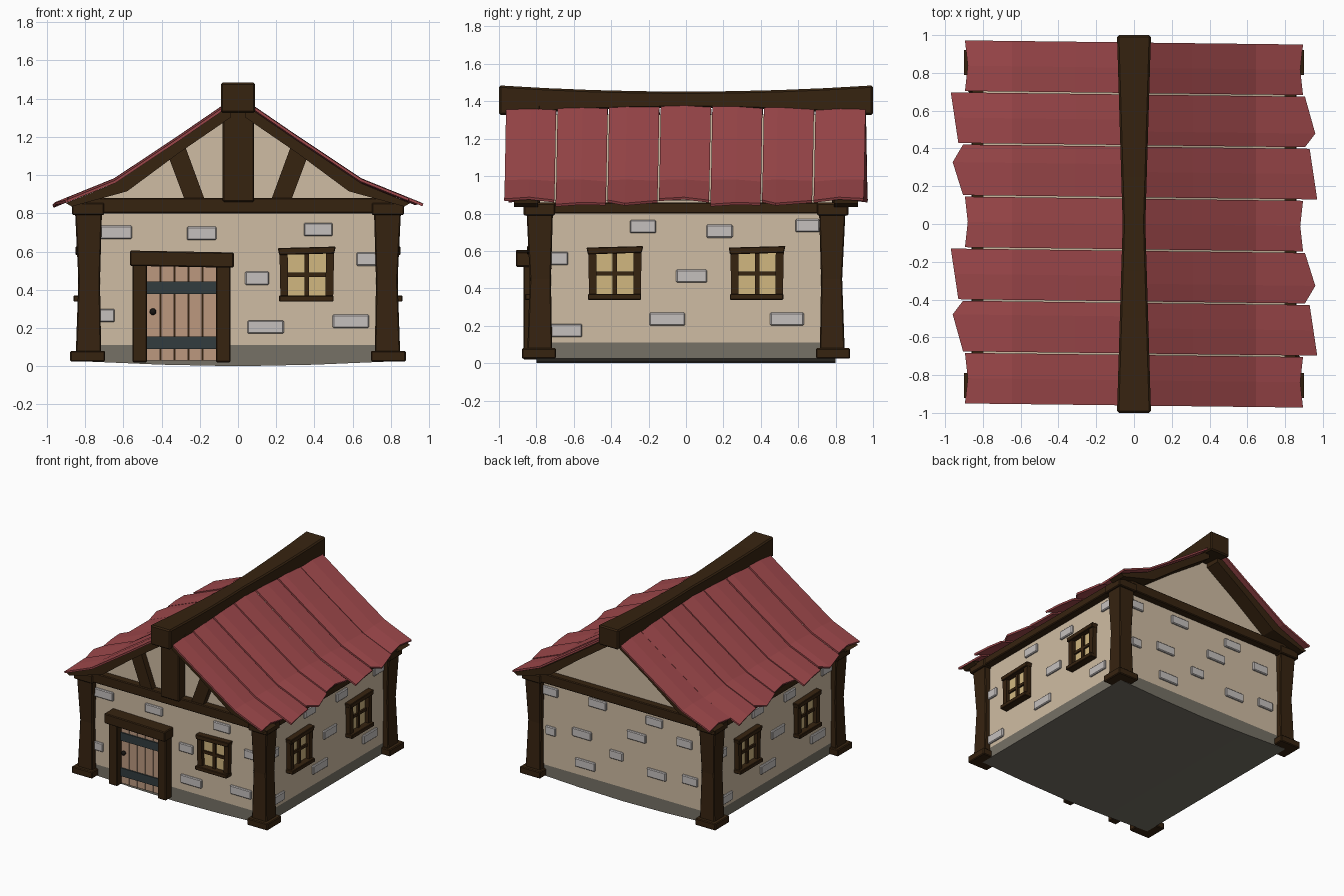
import bpy, bmesh, random
from math import pi
from mathutils import Matrix, Vector

random.seed(4)
if "Cube" in bpy.data.objects:
    bpy.data.objects.remove(bpy.data.objects["Cube"])


def material(name, *rgb):
    lin = [((c / 255 + 0.055) / 1.055) ** 2.4 for c in rgb] + [1]
    m = bpy.data.materials.new(name)
    m.use_nodes = True
    m.diffuse_color = lin
    m.node_tree.nodes["Principled BSDF"].inputs["Base Color"].default_value = lin
    return m


WOOD = material("dark wood", 54, 35, 16)
PLASTER = material("plaster", 207, 188, 163)
BRICK = material("pale brick", 197, 192, 190)
STONE = material("plinth stone", 118, 113, 102)
ROOF = material("red roof", 158, 72, 75)
PLANK = material("door plank", 188, 152, 127)
IRON = material("slate iron", 50, 60, 63)
BLACK = material("black knob", 24, 21, 19)
GLASS = material("lit glass", 209, 183, 128)


def finish(name, bm, mat, turn=0, bevel=0):
    bmesh.ops.recalc_face_normals(bm, faces=bm.faces)
    bm.transform(Matrix.Rotation(turn * pi / 2, 4, 'Z'))
    mesh = bpy.data.meshes.new(name)
    bm.to_mesh(mesh)
    bm.free()
    mesh.materials.append(mat)
    obj = bpy.data.objects.new(name, mesh)
    bpy.context.collection.objects.link(obj)
    if bevel:
        mod = obj.modifiers.new("bevel", 'BEVEL')
        mod.width, mod.segments, mod.limit_method = bevel, 1, 'ANGLE'
    return obj


def loft(name, rings, mat, turn=0, bevel=0):
    bm = bmesh.new()
    loops = [[bm.verts.new(p) for p in ring] for ring in rings]
    n = len(loops[0])
    for a, b in zip(loops, loops[1:]):
        for i in range(n):
            j = (i + 1) % n
            bm.faces.new((a[i], a[j], b[j], b[i]))
    bm.faces.new(loops[0])
    bm.faces.new(loops[-1])
    return finish(name, bm, mat, turn, bevel)


def prism(name, pts, y0, y1, mat, turn=0, bevel=0):
    """Extrude an x-z outline from y0 to y1."""
    return loft(name, [[(x, y, z) for x, z in pts] for y in (y0, y1)], mat, turn, bevel)


def box(name, x0, x1, y0, y1, z0, z1, mat, turn=0, bevel=0):
    return prism(name, [(x0, z0), (x1, z0), (x1, z1), (x0, z1)], y0, y1, mat, turn, bevel)


def mirrored(half):
    return half + [(-x, z) for x, z in reversed(half)]


WALL = 0.8
SLOPE = [(0.04, 1.385), (0.31, 1.2), (0.647, 0.976), (0.9, 0.873)]

# Body: plinth with a slightly sagging base, plaster walls with gables
prism("plinth", [(-WALL, 0.11), (-WALL, 0.025), (-0.4, 0.008), (0, 0),
                 (0.4, 0.008), (WALL, 0.025), (WALL, 0.11)], -WALL, WALL, STONE)
prism("plaster_walls", mirrored([(WALL, 0.11), (WALL, 0.87), (0.63, 0.94),
                                 (0.31, 1.15), (0.04, 1.33)]), -WALL, WALL, PLASTER)

# Corner posts with foot blocks and caps
for sx in (-1, 1):
    for sy in (-1, 1):
        rings = []
        for z, inner, outer in ((0.025, 0.715, 0.85), (0.45, 0.722, 0.835), (0.86, 0.71, 0.855)):
            rings.append([(sx * a, sy * b, z) for a, b in
                          ((inner, inner), (outer, inner), (outer, outer), (inner, outer))])
        loft("corner_post", rings, WOOD, bevel=0.006)
        for part, lo, hi, z0, z1 in (("post_foot", 0.695, 0.878, 0.025, 0.08),
                                     ("post_cap", 0.7, 0.868, 0.79, 0.855)):
            ys = sorted((sy * lo, sy * hi))
            xs = sorted((sx * lo, sx * hi))
            box(part, *xs, *ys, z0, z1, WOOD, bevel=0.006)

# Wall plates around the top of the walls
for turn in range(4):
    top = 0.88 if turn % 2 == 0 else 0.86
    box("wall_plate", -0.84, 0.84, -0.86, -0.78, 0.8, top, WOOD, turn, 0.006)

# Rafters under both gable ends
for sx in (-1, 1):
    upper = [(x, z - 0.02) for x, z in SLOPE]
    lower = [(0.87, 0.835), (0.58, 0.915), (0.31, 1.115), (0.04, 1.30)]
    outline = [(sx * x, z) for x, z in upper + lower]
    for y0, y1 in ((-0.92, -0.79), (0.79, 0.92)):
        prism("rafter", outline, y0, y1, WOOD)

# Front gable timbers
box("king_post", -0.08, 0.085, -0.88, -0.78, 0.86, 1.38, WOOD, bevel=0.006)
for sx in (-1, 1):
    prism("gable_brace", [(sx * x, z) for x, z in
                          ((0.17, 0.86), (0.275, 0.86), (0.365, 1.1), (0.28, 1.16))],
          -0.85, -0.78, WOOD)

# Sagging ridge beam
rings = []
for i in range(9):
    t = i / 4 - 1
    w = 0.06 + 0.03 * abs(t)
    z0, z1 = 1.365 - 0.04 * t * t, 1.452 + 0.033 * t * t
    rings.append([(-w, t, z0), (w, t, z0), (w, t, z1), (-w, t, z1)])
loft("ridge_beam", rings, WOOD, bevel=0.01)

# Roof boards: eave reach at the near edge, middle and far edge
NOTCH, SLANT, PEAK = (0.895, 0.88, 0.895), (0.97, 0.95, 0.93), (0.905, 0.96, 0.905)
PEAK_SPOT = {NOTCH: 0.5, SLANT: 0.5, PEAK: 0.3}
ENDS = [NOTCH, SLANT, PEAK, NOTCH, SLANT, PEAK, NOTCH]
STEP = 1.93 / len(ENDS)
for turn in (0, 2):
    for row, reach in enumerate(ENDS):
        y0 = -0.97 + row * STEP
        if reach is PEAK:
            spot = 0.35 if row == 2 else 0.27
        else:
            spot = PEAK_SPOT[reach]
        tilt = random.uniform(-0.006, 0.006)
        bm = bmesh.new()
        grid = []
        for k, f in enumerate((0, spot, 1)):
            y = y0 + 0.004 + f * (STEP - 0.008)
            lift = tilt * (f - 0.5) * 2 + (0.006 if k == 1 else 0)
            x_end = reach[k]
            profile = SLOPE[:3] + [(x_end, 0.976 - 0.405 * (x_end - 0.647))]
            grid.append([bm.verts.new((x, y - 0.012 * (x - 0.4), z + lift))
                         for x, z in profile])
        for a, b in zip(grid, grid[1:]):
            for i in range(3):
                bm.faces.new((a[i], a[i + 1], b[i + 1], b[i]))
        bmesh.ops.recalc_face_normals(bm, faces=bm.faces)
        bm.normal_update()
        if sum((f.normal for f in bm.faces), Vector()).z < 0:
            bmesh.ops.reverse_faces(bm, faces=bm.faces)
        bmesh.ops.solidify(bm, geom=bm.faces[:], thickness=0.014)
        finish("roof_board", bm, ROOF, turn)


# Windows: one on the front, two on each side
def window(u, turn):
    box("window_glass", u - 0.12, u + 0.12, -0.806, -0.79, 0.36, 0.6, GLASS, turn)
    for s in (-1, 1):
        prism("window_jamb", [(u + s * a, z) for a, z in
                              ((0.098, 0.36), (0.138, 0.36), (0.143, 0.6), (0.1, 0.6))],
              -0.838, -0.79, WOOD, turn)
    prism("window_lintel", [(u - 0.145, 0.582), (u + 0.143, 0.59), (u + 0.152, 0.626),
                            (u - 0.152, 0.618)], -0.85, -0.79, WOOD, turn, 0.004)
    box("window_sill", u - 0.145, u + 0.14, -0.86, -0.79, 0.338, 0.37, WOOD, turn, 0.004)
    box("window_mullion", u - 0.012, u + 0.012, -0.822, -0.79, 0.36, 0.6, WOOD, turn)
    box("window_crossbar", u - 0.11, u + 0.11, -0.82, -0.79, 0.468, 0.49, WOOD, turn)


window(0.36, 0)
for turn in (1, 3):
    for u in (-0.38, 0.38):
        window(u, turn)

# Door with planks, iron bands, knob and frame
box("door_backing", -0.49, -0.1, -0.804, -0.79, 0.03, 0.53, WOOD)
for i in range(5):
    x = -0.478 + i * 0.073
    box("door_plank", x + 0.002, x + 0.071, -0.818, -0.79, 0.03, 0.53, PLANK)
for z in (0.09, 0.378):
    box("door_band", -0.48, -0.11, -0.828, -0.79, z, z + 0.066, IRON)
for x0, x1 in ((-0.553, -0.475), (-0.115, -0.038)):
    box("door_jamb", x0, x1, -0.87, -0.79, 0.02, 0.53, WOOD, bevel=0.006)
prism("door_lintel", [(-0.565, 0.525), (-0.022, 0.515), (-0.022, 0.595), (-0.565, 0.605)],
      -0.91, -0.79, WOOD, bevel=0.006)
bm = bmesh.new()
bmesh.ops.create_icosphere(bm, subdivisions=2, radius=0.018,
                           matrix=Matrix.Translation((-0.445, -0.832, 0.285)))
for f in bm.faces:
    f.smooth = True
finish("door_knob", bm, BLACK)

# Exposed bricks per wall: position along the wall, height, width
FRONT = [(-0.64, 0.7, 0.17), (-0.19, 0.695, 0.155), (0.42, 0.715, 0.15), (0.68, 0.56, 0.12),
         (0.1, 0.46, 0.125), (0.145, 0.205, 0.19), (0.59, 0.235, 0.19), (-0.69, 0.265, 0.09)]
SIDE = [(-0.23, 0.73, 0.14), (0.18, 0.705, 0.14), (0.65, 0.735, 0.13), (-0.68, 0.56, 0.1),
        (0.03, 0.465, 0.165), (-0.64, 0.175, 0.17), (-0.1, 0.235, 0.19), (0.54, 0.235, 0.18)]
BACK = [(-0.66, 0.72, 0.15), (-0.23, 0.73, 0.16), (0.28, 0.72, 0.15), (-0.65, 0.4, 0.09),
        (-0.37, 0.45, 0.17), (-0.06, 0.36, 0.12), (0.12, 0.56, 0.17), (0.55, 0.62, 0.14),
        (-0.34, 0.21, 0.18), (0.3, 0.3, 0.17), (0.6, 0.33, 0.14)]
for turn, bricks in enumerate((FRONT, SIDE, BACK, SIDE)):
    for u, z, w in bricks:
        box("wall_brick", u - w / 2, u + w / 2, -0.815, -0.79, z - 0.035, z + 0.035,
            BRICK, turn, 0.006)
